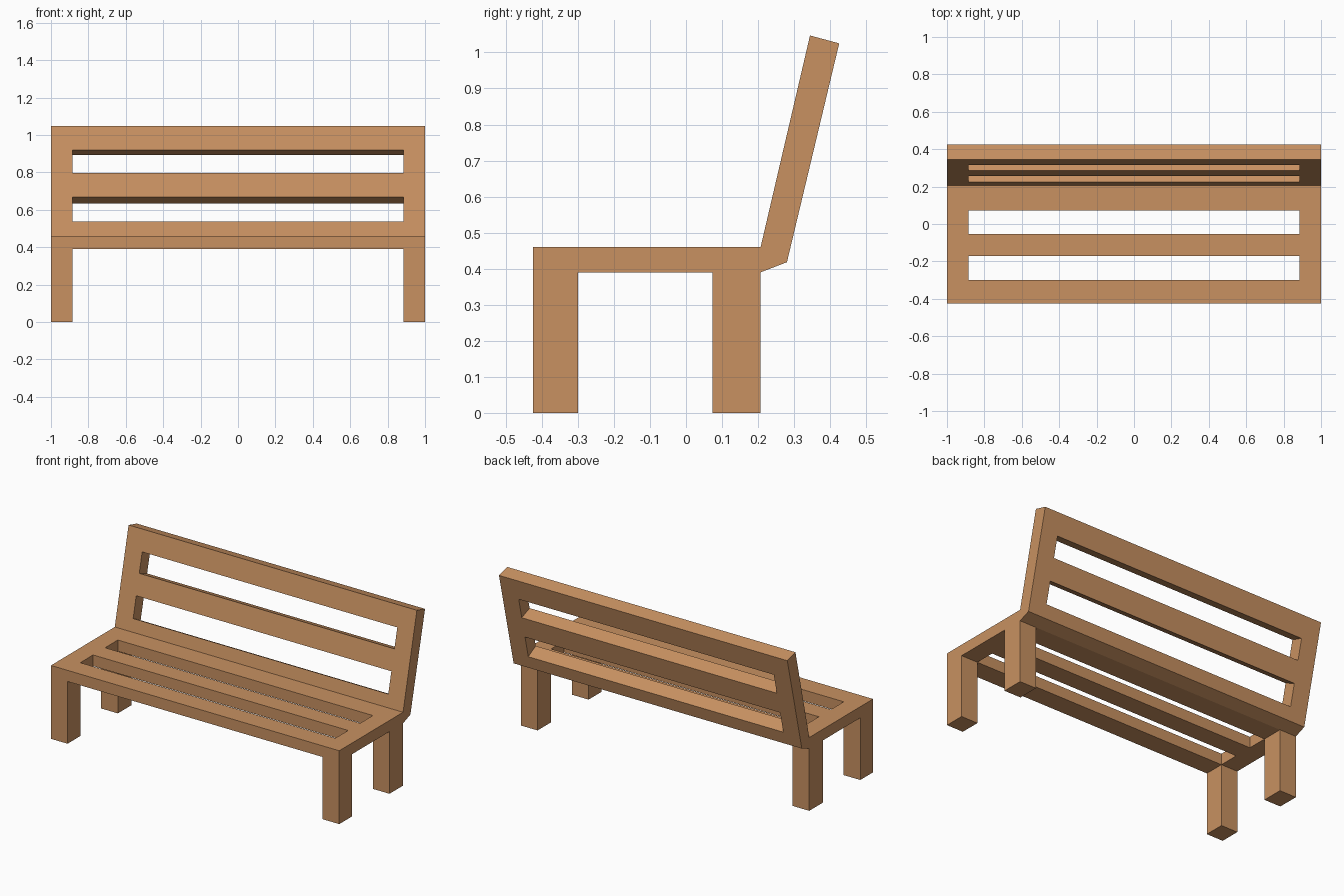
import bpy, bmesh

if "Cube" in bpy.data.objects:
    bpy.data.objects.remove(bpy.data.objects["Cube"])

wood = bpy.data.materials.new("warm_wood")
wood.diffuse_color = (0.578, 0.283, 0.120, 1)
wood.use_nodes = True
wood.node_tree.nodes["Principled BSDF"].inputs["Base Color"].default_value = wood.diffuse_color

XS = [-1.0, -0.885, 0.885, 1.0]   # outer rails and slot ends


def slotted_panel(stations, slots):
    """Lofted board: stations are (face, back) profile points; slots are open rows."""
    bm = bmesh.new()
    grid = [[[bm.verts.new((x, *p)) for p in pair] for x in XS] for pair in stations]
    rows, cols = len(stations) - 1, len(XS) - 1

    def solid(r, c):
        return 0 <= r < rows and 0 <= c < cols and not (r in slots and c == 1)

    for r in range(rows):
        for c in range(cols):
            if not solid(r, c):
                continue
            ring = [grid[r][c], grid[r][c + 1], grid[r + 1][c + 1], grid[r + 1][c]]
            for side in (0, 1):
                bm.faces.new([v[side] for v in ring])
            # walls only where the neighbouring cell is open
            neighbours = [(r - 1, c), (r, c + 1), (r + 1, c), (r, c - 1)]
            for i, n in enumerate(neighbours):
                if not solid(*n):
                    a, b = ring[i], ring[(i + 1) % 4]
                    bm.faces.new((a[0], b[0], b[1], a[1]))
    bmesh.ops.remove_doubles(bm, verts=bm.verts, dist=1e-4)
    return bm


def finish(name, bm):
    bmesh.ops.recalc_face_normals(bm, faces=bm.faces)
    mesh = bpy.data.meshes.new(name)
    bm.to_mesh(mesh)
    bm.free()
    mesh.materials.append(wood)
    bpy.context.collection.objects.link(bpy.data.objects.new(name, mesh))


# Seat with two long slots
seat_y = [-0.425, -0.299, -0.172, -0.053, 0.073, 0.207]
seat = slotted_panel([((y, 0.46), (y, 0.39)) for y in seat_y], {1, 3})

# Four legs, extruded down from the corner cells of the seat underside
corners = []
for f in seat.faces:
    m = f.calc_center_median()
    flat = all(abs(v.co.z - 0.39) < 1e-4 for v in f.verts)
    if flat and abs(m.x) > 0.9 and (m.y < -0.3 or m.y > 0.08):
        corners.append(f)
bmesh.ops.recalc_face_normals(seat, faces=seat.faces)
legs = bmesh.ops.extrude_face_region(seat, geom=corners)
for v in legs["geom"]:
    if isinstance(v, bmesh.types.BMVert):
        v.co.z = 0
bmesh.ops.delete(seat, geom=[f for f in corners if f.is_valid], context='FACES_ONLY')
finish("seat_and_legs", seat)

# Leaning backrest with two slots, starting with the wedge behind the seat
back = [((0.207, 0.46), (0.207, 0.39))]
for t in (0, 0.131, 0.354, 0.574, 0.784, 1):
    back.append(((0.207 + 0.137 * t, 0.46 + 0.587 * t),
                 (0.280 + 0.145 * t, 0.418 + 0.607 * t)))
# the wedge row is solid across; it shares its front edge with the first board
finish("backrest", slotted_panel(back, {2, 4}))
